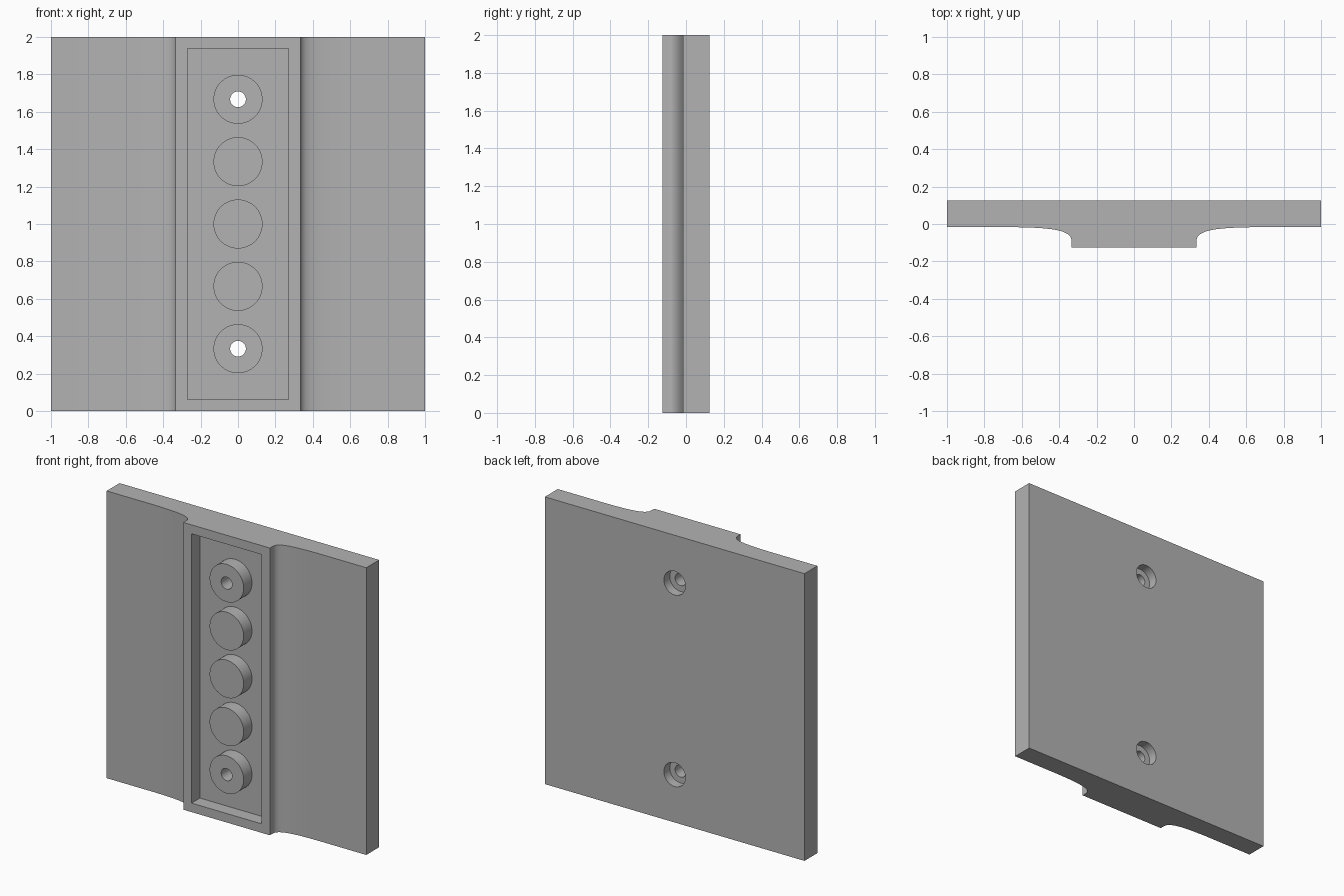
import bpy
import bmesh
import math
from mathutils import Matrix, Vector
from mathutils.geometry import interpolate_bezier

if "Cube" in bpy.data.objects:
    bpy.data.objects.remove(bpy.data.objects["Cube"], do_unlink=True)

FRONT, BACK, STEP = -0.125, 0.125, -0.017   # depth of rib face, back, wing face
POCKET = 0.092                              # pocket depth
PITCH = 1 / 3                               # stud spacing

grey = bpy.data.materials.new("plain grey")
grey.use_nodes = True
colour = (0.45, 0.45, 0.45, 1)
grey.diffuse_color = colour
grey.node_tree.nodes["Principled BSDF"].inputs["Base Color"].default_value = colour


def make_object(name, bm):
    bmesh.ops.recalc_face_normals(bm, faces=bm.faces)
    mesh = bpy.data.meshes.new(name)
    bm.to_mesh(mesh)
    bm.free()
    mesh.materials.append(grey)
    obj = bpy.data.objects.new(name, mesh)
    bpy.context.collection.objects.link(obj)
    return obj


def box(name, size, centre):
    bm = bmesh.new()
    bmesh.ops.create_cube(bm, size=1, matrix=Matrix.Translation(centre) @ Matrix.Diagonal((*size, 1)))
    return make_object(name, bm)


def cylinder(name, radius, y0, y1, z):
    bm = bmesh.new()
    place = Matrix.Translation((0, (y0 + y1) / 2, z)) @ Matrix.Rotation(math.pi / 2, 4, 'X')
    bmesh.ops.create_cone(bm, cap_ends=True, segments=64, radius1=radius, radius2=radius,
                          depth=y1 - y0, matrix=place)
    return make_object(name, bm)


def combine(target, tool, operation):
    tool.hide_render = True
    mod = target.modifiers.new(tool.name, 'BOOLEAN')
    mod.operation = operation
    mod.solver = 'EXACT'
    mod.object = tool
    bpy.context.view_layer.objects.active = target
    bpy.ops.object.modifier_apply(modifier=mod.name)
    bpy.data.objects.remove(tool, do_unlink=True)


# Plate with a raised rib: half profile with a swept fillet, mirrored and extruded up
fillet = interpolate_bezier(Vector((0.333, -0.095)), Vector((0.333, -0.035)),
                            Vector((0.42, -0.02)), Vector((0.64, STEP)), 24)
half = [(0.333, FRONT)] + [(p[0], p[1]) for p in fillet] + [(1, STEP), (1, BACK)]
outline = half + [(-x, y) for x, y in reversed(half)]
bm = bmesh.new()
base = bm.faces.new([bm.verts.new((x, y, 0)) for x, y in outline])
top = bmesh.ops.extrude_face_region(bm, geom=[base])["geom"]
bmesh.ops.translate(bm, vec=(0, 0, 2), verts=[v for v in top if isinstance(v, bmesh.types.BMVert)])
plate = make_object("ribbed_plate", bm)

# Rectangular pocket in the rib
combine(plate, box("pocket_cutter", (0.54, 2 * POCKET, 1.875), (0, FRONT, 1)), 'DIFFERENCE')

# Five round studs, flush with the rim
for i in range(5):
    stud = cylinder("stud", 0.131, FRONT, FRONT + POCKET + 0.02, 1 + (i - 2) * PITCH)
    combine(plate, stud, 'UNION')

# Screw holes through the end studs, counterbored from the back
for z in (1 - 2 * PITCH, 1 + 2 * PITCH):
    combine(plate, cylinder("hole_cutter", 0.042, -0.3, 0.3, z), 'DIFFERENCE')
    combine(plate, cylinder("counterbore_cutter", 0.083, BACK - 0.065, 0.3, z), 'DIFFERENCE')

# Smooth curves, sharp edges
bpy.ops.object.select_all(action='DESELECT')
plate.select_set(True)
bpy.context.view_layer.objects.active = plate
bpy.ops.object.shade_smooth_by_angle(angle=math.radians(30))
